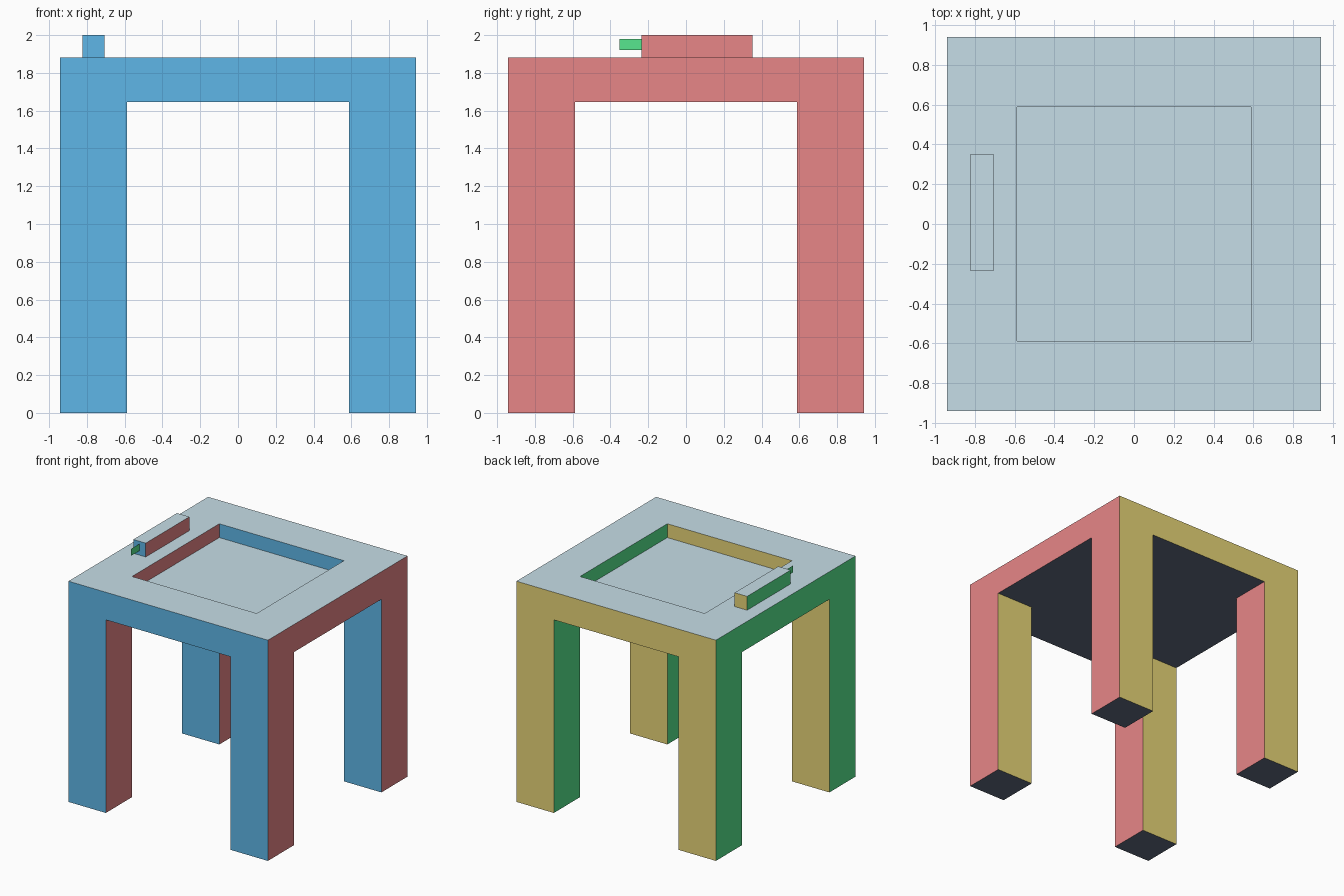
import bpy
import bmesh
from mathutils import Vector

if "Cube" in bpy.data.objects:
    bpy.data.objects.remove(bpy.data.objects["Cube"], do_unlink=True)

U = 2 / 17  # one modelling unit; the whole piece is 17 units tall


def linear(c):
    c /= 255
    return c / 12.92 if c <= 0.04045 else ((c + 0.055) / 1.055) ** 2.4


def make_material(name, rgb):
    mat = bpy.data.materials.new(name)
    mat.use_nodes = True
    color = (*[linear(c) for c in rgb], 1)
    mat.diffuse_color = color
    bsdf = next(n for n in mat.node_tree.nodes if n.type == 'BSDF_PRINCIPLED')
    bsdf.inputs["Base Color"].default_value = color
    return mat


# One colour for each facing direction
PALETTE = [
    (Vector((0, -1, 0)), make_material("sky_blue", (97, 187, 237))),
    (Vector((1, 0, 0)), make_material("salmon_red", (238, 138, 140))),
    (Vector((0, 1, 0)), make_material("soft_yellow", (237, 219, 123))),
    (Vector((-1, 0, 0)), make_material("mint_green", (93, 246, 152))),
    (Vector((0, 0, 1)), make_material("pale_grey", (204, 228, 238))),
    (Vector((0, 0, -1)), make_material("slate_grey", (97, 108, 127))),
]


def finish(name, bm):
    """Colour the faces by direction and create the object."""
    bm.normal_update()
    for f in bm.faces:
        f.material_index = max(range(6), key=lambda i: f.normal.dot(PALETTE[i][0]))
    mesh = bpy.data.meshes.new(name)
    bm.to_mesh(mesh)
    bm.free()
    for _, mat in PALETTE:
        mesh.materials.append(mat)
    obj = bpy.data.objects.new(name, mesh)
    bpy.context.collection.objects.link(obj)


def extrude(bm, face, dz):
    """Extrude a face vertically and remove the face left behind."""
    result = bmesh.ops.extrude_face_region(bm, geom=[face])["geom"]
    verts = [g for g in result if isinstance(g, bmesh.types.BMVert)]
    bmesh.ops.translate(bm, verts=verts, vec=(0, 0, dz))
    bmesh.ops.delete(bm, geom=[face], context='FACES_ONLY')


# Table: 3 x 3 plan, thickened into a slab, with sunk centre and corner legs
bm = bmesh.new()
cuts = [-8 * U, -5 * U, 5 * U, 8 * U]
plan = [[bm.verts.new((x, y, 14 * U)) for x in cuts] for y in cuts]
under = [bm.faces.new((plan[j][i], plan[j + 1][i], plan[j + 1][i + 1], plan[j][i + 1]))
         for j in range(3) for i in range(3)]
upper = bmesh.ops.duplicate(bm, geom=under)["geom"]
upper_faces = [g for g in upper if isinstance(g, bmesh.types.BMFace)]
bmesh.ops.translate(bm, verts=[g for g in upper if isinstance(g, bmesh.types.BMVert)],
                    vec=(0, 0, 2 * U))
bmesh.ops.reverse_faces(bm, faces=upper_faces)
bmesh.ops.bridge_loops(bm, edges=[e for e in bm.edges if e.is_boundary])

centre = min(upper_faces, key=lambda f: f.calc_center_median().xy.length)
extrude(bm, centre, -U)
for corner in (0, 2, 6, 8):
    extrude(bm, under[corner], -14 * U)
bmesh.ops.recalc_face_normals(bm, faces=bm.faces[:])
finish("table", bm)

# Small bar lying on the right side of the top
bm = bmesh.new()
bmesh.ops.create_cube(bm, size=1)
bmesh.ops.scale(bm, verts=bm.verts, vec=(U, 5 * U, U))
bmesh.ops.translate(bm, verts=bm.verts, vec=(-6.5 * U, 0.5 * U, 16.5 * U))
finish("top_bar", bm)

# Thin upright tab at the front end of the bar, facing the right side
bm = bmesh.new()
x, z0, z1 = -6.5 * U, 16.32 * U, 16.82 * U
bm.faces.new([bm.verts.new(p) for p in
              ((x, -2 * U, z0), (x, -3 * U, z0), (x, -3 * U, z1), (x, -2 * U, z1))])
finish("bar_tab", bm)
